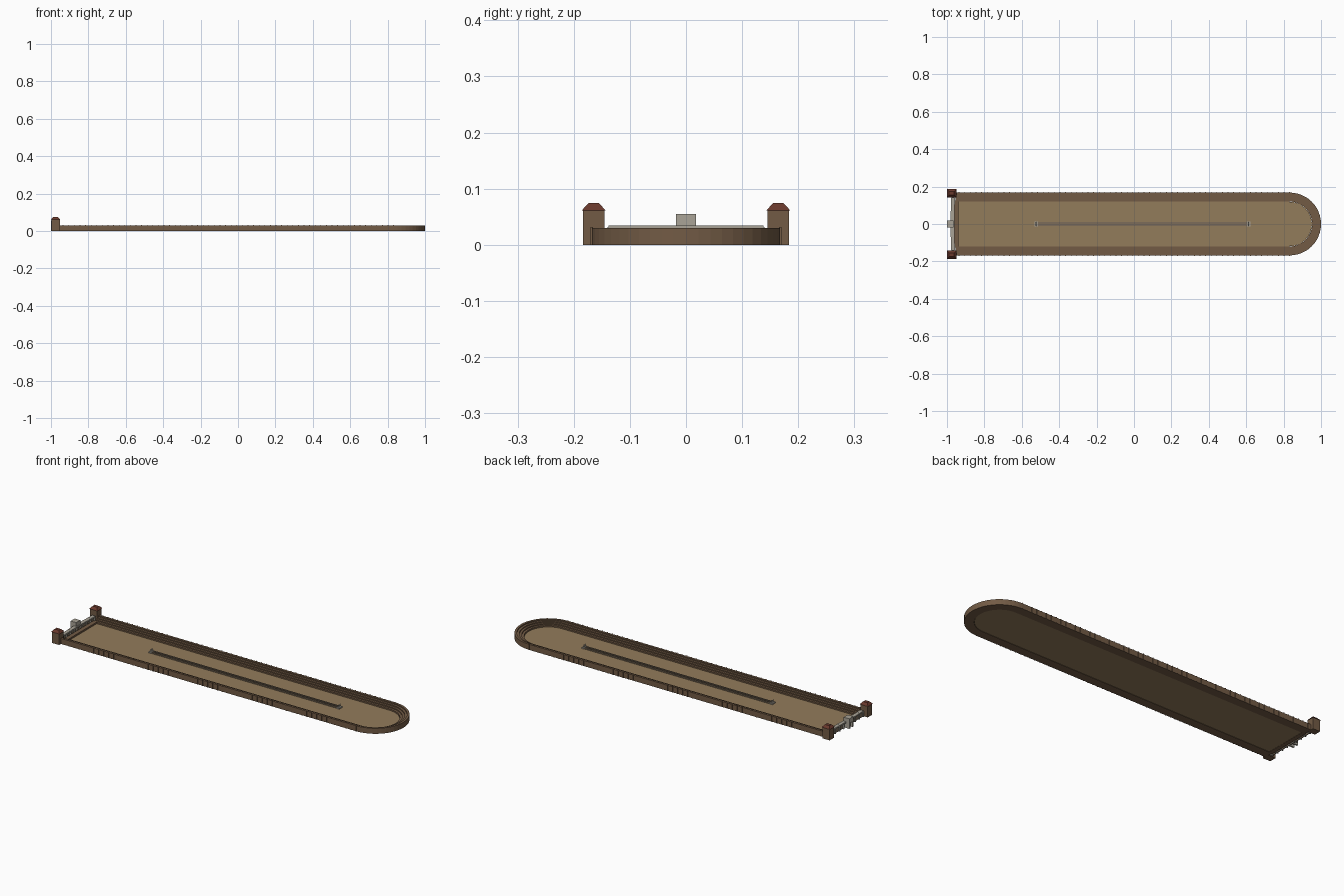
import bpy, bmesh, math

if "Cube" in bpy.data.objects:
    bpy.data.objects.remove(bpy.data.objects["Cube"])

def mat(name, c):
    m = bpy.data.materials.new(name)
    m.diffuse_color = (*c, 1)
    m.use_nodes = True
    m.node_tree.nodes["Principled BSDF"].inputs["Base Color"].default_value = m.diffuse_color
    return m

BRICK = mat("brick", (0.17, 0.105, 0.06))
SAND = mat("sand", (0.29, 0.2, 0.105))
STONE = mat("stone", (0.40, 0.37, 0.31))
DARK = mat("dark_stone", (0.2, 0.15, 0.10))
ROOF = mat("roof_tile", (0.14, 0.04, 0.025))

def finish(name, bm, m):
    bmesh.ops.recalc_face_normals(bm, faces=bm.faces)
    me = bpy.data.meshes.new(name)
    bm.to_mesh(me)
    bm.free()
    me.materials.append(m)
    ob = bpy.data.objects.new(name, me)
    bpy.context.collection.objects.link(ob)
    return ob

def add_box(bm, x0, x1, y0, y1, z0, z1, taper=0.0):
    def ring(z, t):
        return [bm.verts.new((x, y, z)) for x, y in
                ((x0 + t, y0 + t), (x1 - t, y0 + t), (x1 - t, y1 - t), (x0 + t, y1 - t))]
    a, b = ring(z0, 0), ring(z1, taper)
    bm.faces.new(a[::-1])
    bm.faces.new(b)
    for i in range(4):
        j = (i + 1) % 4
        bm.faces.new((a[i], a[j], b[j], b[i]))

def boxes(name, m, *specs):
    bm = bmesh.new()
    for s in specs:
        add_box(bm, *s)
    return finish(name, bm, m)

R, XC, X0, SEG = 0.168, 0.832, -0.955, 24

def u_path(r):
    pts = [(X0, -r)]
    for i in range(SEG + 1):
        a = -math.pi / 2 + math.pi * i / SEG
        pts.append((XC + r * math.cos(a), r * math.sin(a)))
    return pts + [(X0, r)]

# Stepped seating swept around the U-shaped track
steps = 4
inner = 0.12
profile = [(R, 0.0), (R, 0.03)]
w = (R - inner) / steps
for i in range(steps):
    z = 0.03 - i * 0.006
    r = R - (i + 1) * w
    profile += [(r, z), (r, z - 0.006 if i < steps - 1 else 0.0)]
bm = bmesh.new()
rows = [[bm.verts.new((x, y, z)) for x, y in u_path(r)] for r, z in profile]
for k in range(len(rows)):
    a, b = rows[k], rows[(k + 1) % len(rows)]
    for i in range(len(a) - 1):
        bm.faces.new((a[i], a[i + 1], b[i + 1], b[i]))
bm.faces.new([r[0] for r in rows])
bm.faces.new([r[-1] for r in rows])
finish("seating_tiers", bm, BRICK)

# Arena floor slab
bm = bmesh.new()
f = bm.faces.new([bm.verts.new((x, y, 0.001)) for x, y in u_path(inner - 0.001)])
ext = bmesh.ops.extrude_face_region(bm, geom=[f])
bmesh.ops.translate(bm, vec=(0, 0, 0.004),
                    verts=[v for v in ext["geom"] if isinstance(v, bmesh.types.BMVert)])
finish("arena_floor", bm, SAND)

# Facade pilasters along both long sides
n = 60
pil = []
for i in range(n):
    x = -0.935 + i * (XC + 0.935) / (n - 1)
    for s in (-1, 1):
        y = s * R
        pil.append((x - 0.002, x + 0.002, y - 0.002, y + 0.002, 0, 0.0315))
boxes("facade_pilasters", BRICK, *pil)

# Low wall closing the starting end
boxes("end_podium", BRICK, (-0.96, -0.937, -0.125, 0.125, 0, 0.014))

# Central barrier: two long walls on a base, with turning posts
boxes("barrier_base", DARK, (-0.53, 0.62, -0.012, 0.012, 0.003, 0.007))
boxes("barrier_walls", DARK, (-0.515, 0.605, -0.009, -0.004, 0.005, 0.013),
      (-0.515, 0.605, 0.004, 0.009, 0.005, 0.013))
for x, nm in ((-0.523, "turning_base_start"), (0.613, "turning_base_far")):
    boxes(nm, STONE, (x - 0.009, x + 0.009, -0.014, 0.014, 0.004, 0.011))
    bm = bmesh.new()
    for y in (-0.007, 0, 0.007):
        g = bmesh.ops.create_cone(bm, cap_ends=True, segments=8, radius1=0.003,
                                  radius2=0.001, depth=0.016)
        bmesh.ops.translate(bm, verts=g["verts"], vec=(x, y, 0.018))
    finish(nm.replace("base", "cones"), bm, STONE)

# Starting stalls: piers and lintels in a shallow curve
piers, lintels = [], []
for s in (-1, 1):
    for i in range(4):
        yc = s * (0.034 + i * 0.0345)
        x = -0.968 - 0.003 * (3 - i) / 3
        piers.append((x - 0.009, x + 0.009, yc - 0.003, yc + 0.003, 0, 0.031))
        ym = s * (0.017 + i * 0.0345)
        lintels.append((x - 0.01, x + 0.01, ym - 0.0173, ym + 0.0173, 0.027,
                        0.034 + 0.0004 * (i % 2)))
boxes("stall_piers", STONE, *piers)
boxes("stall_lintels", STONE, *lintels)
boxes("stall_back_doors", DARK, (-0.972, -0.968, -0.145, 0.145, 0, 0.027))

# Central gate with a passage
boxes("central_gate", STONE, (-1.0, -0.966, -0.0175, -0.009, 0, 0.035),
      (-1.0, -0.966, 0.009, 0.0175, 0, 0.035),
      (-1.0, -0.966, -0.0175, 0.0175, 0.03, 0.055))

# Corner towers with truncated hip roofs
for s, nm in ((-1, "front"), (1, "back")):
    ya, yb = sorted((s * 0.145, s * 0.184))
    boxes(nm + "_tower", BRICK, (-0.997, -0.953, ya, yb, 0, 0.062))
    boxes(nm + "_tower_roof", ROOF,
          (-1.0, -0.95, ya - 0.002, yb + 0.002, 0.061, 0.074, 0.012))
